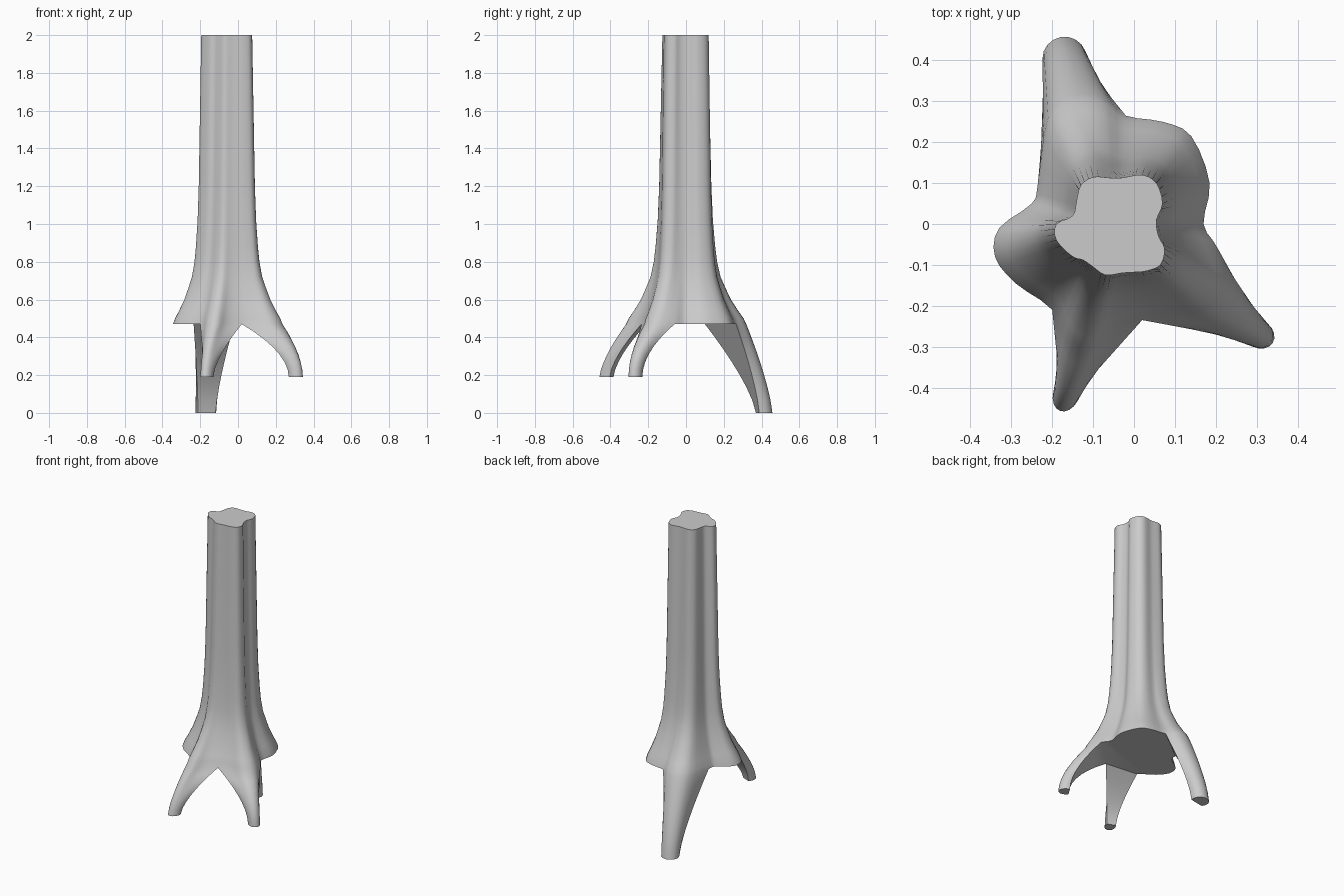
import bpy, bmesh, math
from mathutils import Vector

if "Cube" in bpy.data.objects:
    bpy.data.objects.remove(bpy.data.objects["Cube"])

# Matching outlines (x, y), counter-clockwise: trunk top and flared base
TOP = [(.055, .01), (.07, .05), (.055, .1), (.02, .12), (-.03, .113), (-.06, .113),
       (-.1, .115), (-.13, .095), (-.14, .06), (-.15, .02), (-.19, 0), (-.19, -.04),
       (-.15, -.08), (-.125, -.088), (-.1, -.105), (-.07, -.125), (-.03, -.12),
       (0, -.118), (.03, -.115), (.065, -.1), (.075, -.06), (.06, -.03)]
BASE = [(.17, 0), (.185, .1), (.14, .215), (.07, .25), (-.02, .265), (-.08, .31),
        (-.15, .315), (-.21, .26), (-.235, .1), (-.25, .05), (-.33, -.01), (-.34, -.08),
        (-.29, -.145), (-.2, -.21), (-.16, -.3), (-.11, -.315), (-.06, -.27),
        (.02, -.235), (.11, -.22), (.19, -.215), (.235, -.16), (.205, -.06)]
# Height and amount of flare
LEVELS = [(2, 0), (1.6, .045), (1.2, .09), (1.02, .13), (.88, .19), (.8, .24),
          (.72, .33), (.66, .46), (.6, .6), (.54, .79), (.5, .93), (.47, 1)]
Z0 = .47
K = 3
# Roots: first column, foot centre, foot height, radii along/across, curve power
ROOTS = [(4, (-.17, .405), 0, .053, .054, 1.35),
         (13, (-.165, -.415), .19, .045, .032, 1.5),
         (17, (.303, -.268), .19, .043, .034, 1.9)]


def smooth_loop(pts):
    """Closed Catmull-Rom curve with K steps per span."""
    p = [Vector(q) for q in pts]
    n, out = len(p), []
    for i in range(n):
        a, b, c, d = p[i - 1], p[i], p[(i + 1) % n], p[(i + 2) % n]
        for j in range(K):
            t = j / K
            out.append(.5 * (2 * b + (c - a) * t + (2 * a - 5 * b + 4 * c - d) * t * t
                             + (3 * b - a - 3 * c + d) * t ** 3))
    return out


top, base = smooth_loop(TOP), smooth_loop(BASE)
N = len(top)
bm = bmesh.new()


def ring(pts, z):
    return [bm.verts.new((p.x, p.y, z)) for p in pts]


def bridge(upper, lower):
    n = len(upper)
    for i in range(n):
        j = (i + 1) % n
        bm.faces.new((upper[i], lower[i], lower[j], upper[j]))


# Trunk
rings = [ring([a.lerp(b, f) for a, b in zip(top, base)], z) for z, f in LEVELS]
for u, l in zip(rings, rings[1:]):
    bridge(u, l)
bm.faces.new(rings[0])

# Roots continue the base outline downward, flat on their inner side
inside = set()
SPAN = 4 * K
for col, centre, foot, along, across, power in ROOTS:
    idx = [(col * K + i) % N for i in range(SPAN + 1)]
    inside.update(idx[1:-1])
    c = Vector(centre)
    start = [base[i] for i in idx]
    d = (c - (start[0] + start[-1]) / 2).normalized()
    side = Vector((-d.y, d.x))
    end = []
    for i in range(SPAN + 1):
        a = math.radians(-120 + 240 * i / SPAN)
        end.append(c + d * along * math.cos(a) + side * across * math.sin(a))
    prev = [rings[-1][i] for i in idx]
    steps = 7
    for s in range(1, steps + 1):
        t = s / steps
        w = 1 - (1 - t) ** power
        cur = ring([p.lerp(q, w) for p, q in zip(start, end)], Z0 + (foot - Z0) * t)
        bridge(prev, cur)
        prev = cur
    bm.faces.new(prev[::-1])

# Flat underside between the roots
bm.faces.new([v for i, v in enumerate(rings[-1]) if i not in inside][::-1])
bmesh.ops.recalc_face_normals(bm, faces=bm.faces[:])

mesh = bpy.data.meshes.new("trunk_with_roots")
bm.to_mesh(mesh)
bm.free()
trunk = bpy.data.objects.new("trunk_with_roots", mesh)
bpy.context.collection.objects.link(trunk)
bpy.context.view_layer.objects.active = trunk
trunk.select_set(True)
bpy.ops.object.shade_smooth_by_angle(angle=math.radians(40))
